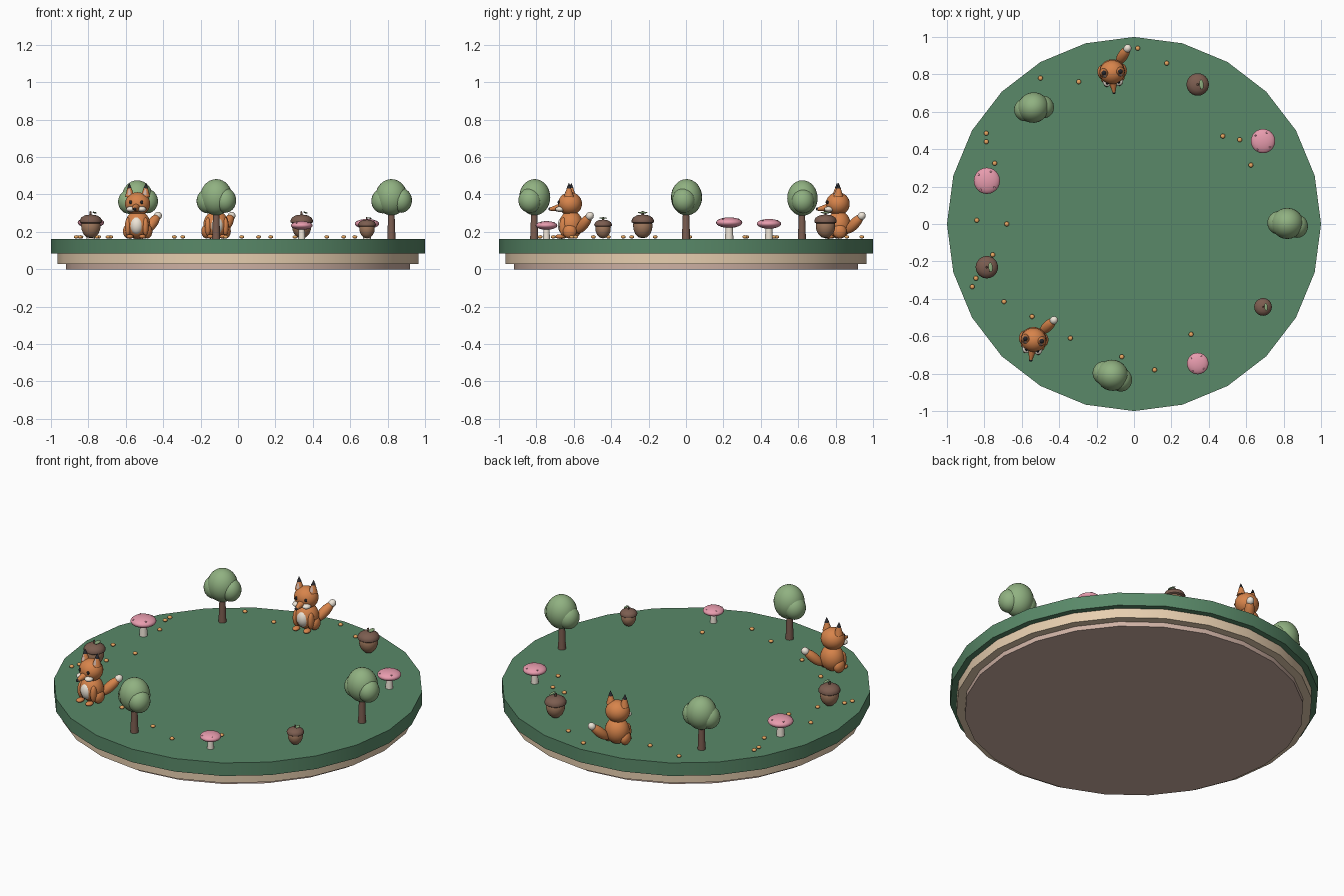
import bpy, bmesh, math
from mathutils import Matrix, Vector, Euler

if "Cube" in bpy.data.objects:
    bpy.data.objects.remove(bpy.data.objects["Cube"])

TOP = 0.163


def material(name, rgb):
    m = bpy.data.materials.new(name)
    m.diffuse_color = (*rgb, 1)
    m.use_nodes = True
    m.node_tree.nodes["Principled BSDF"].inputs["Base Color"].default_value = m.diffuse_color
    return m


GREEN = material("board_green", (0.10, 0.25, 0.14))
CREAM = material("cream", (0.80, 0.62, 0.43))
TAN = material("tan", (0.62, 0.44, 0.37))
LEAF = material("leaf", (0.28, 0.44, 0.22))
BARK = material("bark", (0.20, 0.11, 0.08))
NUT = material("nut", (0.35, 0.19, 0.11))
PINK = material("pink", (0.80, 0.33, 0.42))
WHITE = material("off_white", (0.85, 0.78, 0.68))
ORANGE = material("orange", (0.68, 0.23, 0.07))
BLACK = material("black", (0.02, 0.02, 0.025))
GOLD = material("gold", (0.80, 0.38, 0.12))


def finish(name, bm, mat, M, angle=40):
    bm.transform(M)
    me = bpy.data.meshes.new(name)
    bm.to_mesh(me)
    bm.free()
    me.materials.append(mat)
    ob = bpy.data.objects.new(name, me)
    bpy.context.collection.objects.link(ob)
    bpy.ops.object.select_all(action='DESELECT')
    ob.select_set(True)
    bpy.context.view_layer.objects.active = ob
    bpy.ops.object.shade_smooth_by_angle(angle=math.radians(angle))
    return ob


def ball(name, mat, M, loc, size, rot=(0, 0, 0), seg=24):
    bm = bmesh.new()
    bmesh.ops.create_uvsphere(bm, u_segments=seg, v_segments=seg * 2 // 3, radius=1)
    bm.transform(Matrix.LocRotScale(Vector(loc), Euler(rot), Vector(size)))
    return finish(name, bm, mat, M)


def cone(name, mat, M, a, b, r1, r2, seg=16):
    # cone or cylinder running from point a to point b
    a, b = Vector(a), Vector(b)
    bm = bmesh.new()
    bmesh.ops.create_cone(bm, cap_ends=True, segments=seg, radius1=r1, radius2=r2, depth=(b - a).length)
    q = Vector((0, 0, 1)).rotation_difference(b - a)
    bm.transform(Matrix.Translation((a + b) / 2) @ q.to_matrix().to_4x4())
    return finish(name, bm, mat, M)


def lathe(name, mat, M, profile, seg=24):
    bm = bmesh.new()
    vs = [bm.verts.new((r, 0, z)) for r, z in profile]
    es = [bm.edges.new(p) for p in zip(vs, vs[1:])]
    bmesh.ops.spin(bm, geom=vs + es, cent=(0, 0, 0), axis=(0, 0, 1), steps=seg, angle=2 * math.pi)
    bmesh.ops.remove_doubles(bm, verts=bm.verts, dist=1e-5)
    bmesh.ops.recalc_face_normals(bm, faces=bm.faces)
    return finish(name, bm, mat, M)


def tree(M):
    cone("tree_trunk", BARK, M, (0, 0, 0), (0, 0, 0.16), 0.022, 0.016)
    ball("tree_crown", LEAF, M, (0, 0.003, 0.222), (0.086, 0.083, 0.097))
    ball("tree_lobe_left", LEAF, M, (-0.047, 0.006, 0.202), (0.06, 0.062, 0.066))
    ball("tree_lobe_right", LEAF, M, (0.052, -0.012, 0.205), (0.058, 0.062, 0.066))


def mushroom(M):
    cone("mushroom_stem", WHITE, M, (0, 0, 0), (0, 0, 0.07), 0.021, 0.017)
    ball("mushroom_cap", PINK, M, (0, 0, 0.08), (0.065, 0.065, 0.026))
    for x, y in ((0.037, -0.032), (-0.03, -0.045), (-0.04, 0.03), (0.02, 0.045)):
        z = 0.08 + 0.026 * math.sqrt(1 - (x * x + y * y) / 0.065 ** 2)
        ball("mushroom_spot", PINK, M, (x, y, z), (0.005, 0.005, 0.003), seg=10)


def acorn(M):
    lathe("acorn_nut", NUT, M, [(0, 0.003), (0.022, 0.008), (0.04, 0.026), (0.05, 0.05),
                                (0.052, 0.075), (0.045, 0.095), (0, 0.1)])
    lathe("acorn_cap", BARK, M, [(0, 0.084), (0.05, 0.082), (0.059, 0.088), (0.06, 0.098),
                                 (0.052, 0.113), (0.033, 0.125), (0, 0.13)])
    cone("acorn_stalk", BARK, M, (0, 0, 0.125), (-0.003, 0, 0.147), 0.006, 0.005, 10)
    ball("acorn_leaf", LEAF, M, (0.02, 0, 0.14), (0.012, 0.027, 0.004), (0, 0.25, 0.1), 14)


def fox(M):
    ball("fox_body", ORANGE, M, (0, 0.005, 0.075), (0.068, 0.064, 0.075))
    ball("fox_belly", WHITE, M, (0, -0.03, 0.072), (0.038, 0.036, 0.05))
    ball("fox_head", ORANGE, M, (0, 0, 0.187), (0.068, 0.064, 0.062))
    cone("fox_muzzle", ORANGE, M, (0, -0.045, 0.168), (0, -0.11, 0.158), 0.024, 0.008)
    ball("fox_nose", BLACK, M, (0, -0.11, 0.159), (0.009, 0.008, 0.008), seg=12)
    for s in (-1, 1):
        ball("fox_cheek", WHITE, M, (s * 0.03, -0.05, 0.158), (0.024, 0.025, 0.015))
        ball("fox_eye", BLACK, M, (s * 0.03, -0.057, 0.195), (0.008, 0.006, 0.01), seg=12)
        base, tip = Vector((s * 0.042, 0, 0.225)), Vector((s * 0.046, 0, 0.3))
        mid = base.lerp(tip, 0.6)
        cone("fox_ear", ORANGE, M, base, mid, 0.026, 0.0115)
        cone("fox_ear_tip", BLACK, M, mid, tip, 0.0125, 0.0)
        cone("fox_ear_inner", TAN, M, base + Vector((0, -0.012, 0.008)), mid + Vector((0, -0.006, 0)),
             0.014, 0.005)
        ball("fox_front_leg", ORANGE, M, (s * 0.047, -0.03, 0.065), (0.017, 0.022, 0.048))
        ball("fox_foot", ORANGE, M, (s * 0.034, -0.05, 0.012), (0.019, 0.026, 0.012))
        ball("fox_haunch", ORANGE, M, (s * 0.052, 0.005, 0.04), (0.027, 0.038, 0.038))
    # bushy tail leaning back and to the right
    start, end = Vector((0.035, 0.045, 0.035)), Vector((0.095, 0.122, 0.125))
    d = end - start
    rot = Vector((0, 0, 1)).rotation_difference(d).to_euler()
    ball("fox_tail", ORANGE, M, start + d * 0.5, (0.028, 0.028, d.length * 0.52), rot)
    ball("fox_tail_tip", WHITE, M, start + d * 0.96, (0.021, 0.021, 0.024), rot)


# round 24-sided board in three tiers
for name, mat, r, z0, z1 in (("board_top", GREEN, 1.0, 0.085, TOP), ("board_middle", CREAM, 0.966, 0.028, 0.085),
                             ("board_foot", TAN, 0.92, 0.0, 0.028)):
    bm = bmesh.new()
    bmesh.ops.create_cone(bm, cap_ends=True, segments=24, radius1=r, radius2=r, depth=z1 - z0)
    finish(name, bm, mat, Matrix.Translation((0, 0, (z0 + z1) / 2)))

# eleven decorations evenly spaced around the rim: builder cycle, turn, scale
makers = (tree, mushroom, acorn, fox)
turn = (0, 0, 0, 5, 20, 0, 0, -8, -12, 0, 0)
scale = (1, 1, 1, 1, 0.98, 1.08, 1, 1, 1, 0.89, 0.79)
for i in range(11):
    a = i * 2 * math.pi / 11
    makers[i % 4](Matrix.Translation((0.82 * math.cos(a), 0.82 * math.sin(a), TOP))
                  @ Matrix.Rotation(math.radians(turn[i]), 4, 'Z') @ Matrix.Scale(scale[i], 4))

# scattered pebbles
for x, y in ((.02, .94), (.175, .86), (-.5, .78), (-.295, .76), (.475, .47), (.565, .45), (.625, .315),
             (-.79, .485), (-.79, .44), (-.745, .325), (-.84, .02), (-.68, 0), (-.755, -.165),
             (-.845, -.29), (-.865, -.335), (-.695, -.415), (-.545, -.495), (-.34, -.61),
             (-.065, -.71), (.11, -.78), (.305, -.59)):
    ball("pebble", GOLD, Matrix.Identity(4), (x, y, TOP + 0.01), (0.013, 0.013, 0.009), seg=12)
